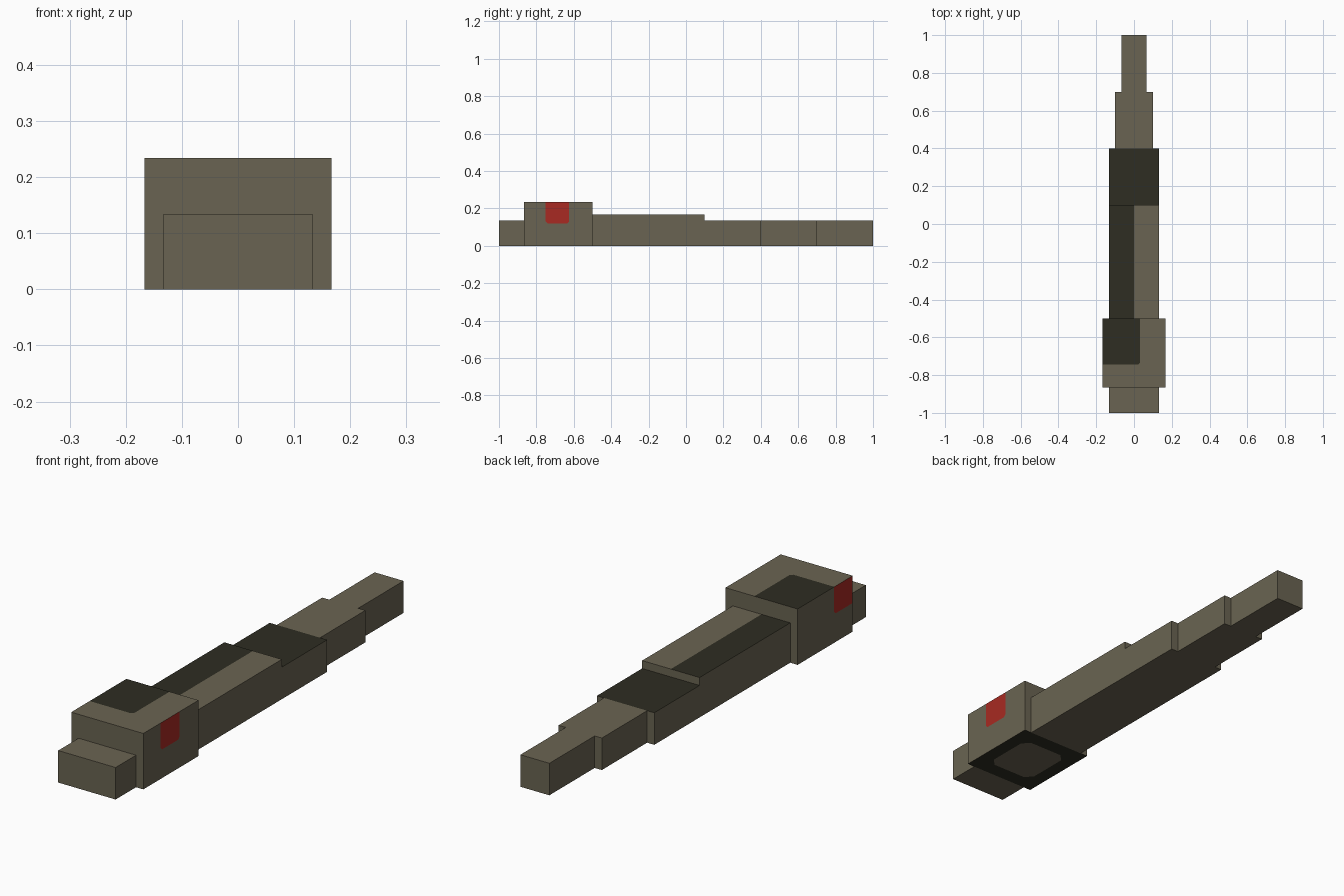
import bpy
import bmesh
from mathutils import Vector

if "Cube" in bpy.data.objects:
    bpy.data.objects.remove(bpy.data.objects["Cube"])


def material(name, rgb):
    mat = bpy.data.materials.new(name)
    mat.use_nodes = True
    colour = [(c / 255 / 12.92) if c < 11 else ((c / 255 + 0.055) / 1.055) ** 2.4 for c in rgb] + [1]
    mat.diffuse_color = colour
    mat.node_tree.nodes["Principled BSDF"].inputs["Base Color"].default_value = colour
    return mat


PALETTE = [
    material("olive_grey", (106, 100, 82)),
    material("dark_olive", (46, 45, 34)),
    material("eye_red", (168, 42, 34)),
]
OLIVE, DARK, RED = range(3)
UP, DOWN = Vector((0, 0, 1)), Vector((0, 0, -1))
LEFT, RIGHT = Vector((1, 0, 0)), Vector((-1, 0, 0))


def paint(bm, normal, a, b, chamfer, index):
    """Cut a corner-trimmed rectangle into the side facing normal and colour it."""
    drop = max(range(3), key=lambda i: abs(normal[i]))
    axes = [Vector([float(i == k) for i in range(3)]) for k in range(3) if k != drop]
    planes = []
    for axis, low, high in zip(axes, a, b):
        planes += [(axis * low, -axis), (axis * high, axis)]
    u, v = axes
    for su, pu in ((-1, a[0]), (1, b[0])):
        for sv, pv in ((-1, a[1]), (1, b[1])):
            planes.append((u * (pu - su * chamfer) + v * pv, u * su + v * sv))

    bm.normal_update()
    faces = [f for f in bm.faces if f.normal.dot(normal) > 0.9]
    for co, no in planes:
        geom = set(faces)
        for f in faces:
            geom.update(f.edges)
            geom.update(f.verts)
        cut = bmesh.ops.bisect_plane(bm, geom=list(geom), plane_co=co, plane_no=no)
        bm.normal_update()
        faces = [f for f in cut["geom"] if isinstance(f, bmesh.types.BMFace)
                 and f.normal.dot(normal) > 0.9
                 and (f.calc_center_median() - co).dot(no) < 0]
    for f in faces:
        f.material_index = index


def block(name, half_width, front, back, height, patches=()):
    """Box resting on the ground, with painted patches."""
    bm = bmesh.new()
    bmesh.ops.create_cube(bm, size=1)
    for v in bm.verts:
        v.co = (v.co.x * 2 * half_width,
                (front + back) / 2 + v.co.y * (back - front),
                (v.co.z + 0.5) * height)
    for patch in patches:
        paint(bm, *patch)
    mesh = bpy.data.meshes.new(name)
    bm.to_mesh(mesh)
    bm.free()
    for mat in PALETTE:
        mesh.materials.append(mat)
    obj = bpy.data.objects.new(name, mesh)
    bpy.context.collection.objects.link(obj)


# Head: dark crown corner, dark rim underneath, one eye patch on each side
block("snout", 0.133, -1, -0.865, 0.134)
block("head", 0.167, -0.865, -0.5, 0.234, [
    (UP, (-0.3, -0.743), (0.033, -0.3), 0.01, DARK),
    (DOWN, (-1, -1), (1, 1), 0.0, DARK),
    (DOWN, (-0.108, -0.8), (0.108, -0.565), 0.03, OLIVE),
    (LEFT, (-0.75, 0.12), (-0.625, 0.4), 0.01, RED),
    (RIGHT, (-1, 0.12), (-0.741, 0.4), 0.01, RED),
])

# Body: dark stripe along half of the back
block("body", 0.133, -0.5, 0.1, 0.167, [
    (UP, (-0.3, -0.7), (0, 0.3), 0.0, DARK),
])

# Tail: three segments narrowing towards the tip
block("tail_base", 0.133, 0.1, 0.4, 0.134, [(UP, (-1, -1), (1, 1), 0.0, DARK)])
block("tail_middle", 0.1, 0.4, 0.7, 0.134)
block("tail_tip", 0.067, 0.7, 1, 0.134)
